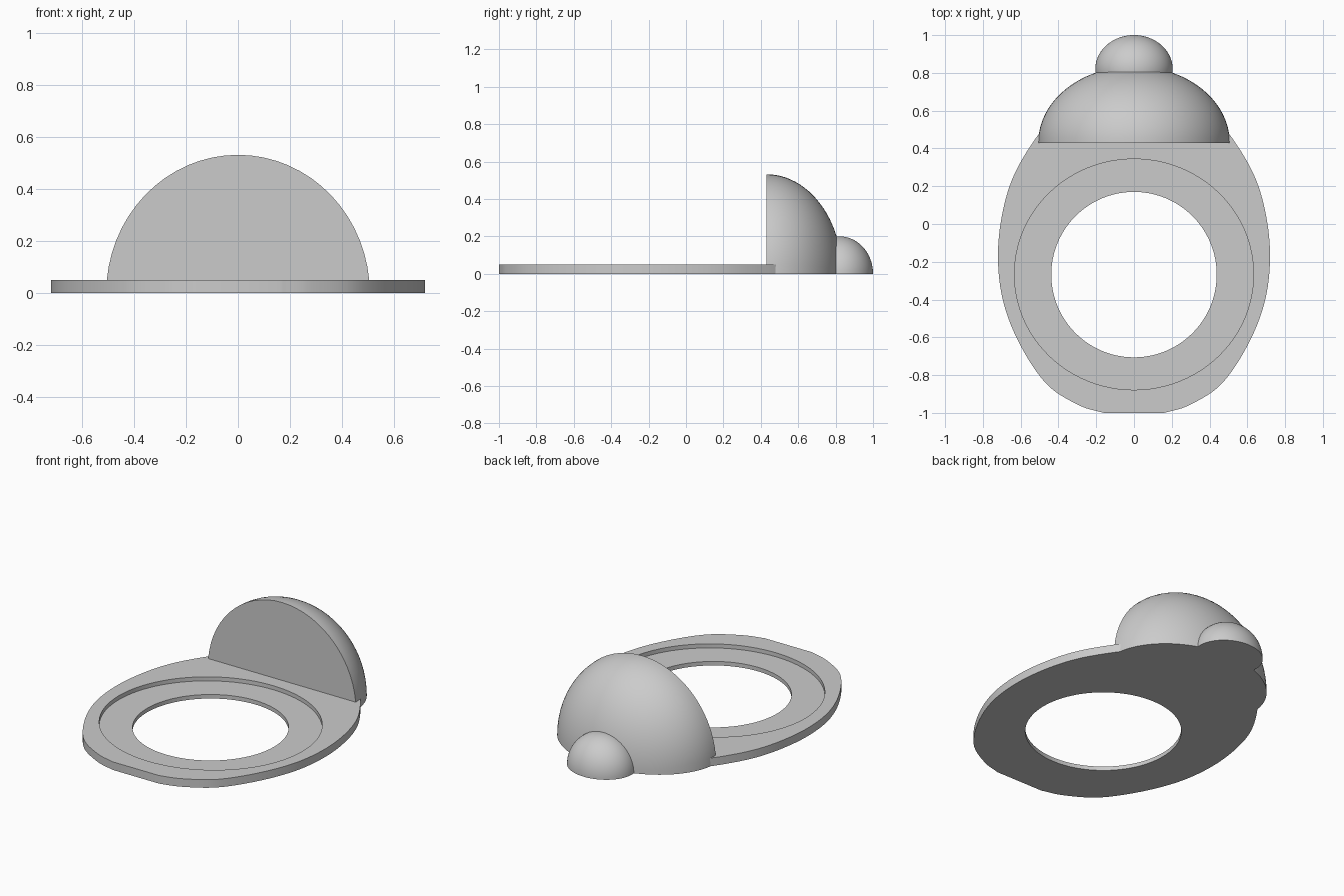
import bpy, bmesh, math
from mathutils import Vector, Matrix

if "Cube" in bpy.data.objects:
    bpy.data.objects.remove(bpy.data.objects["Cube"])

grey = bpy.data.materials.new("plain_grey")
grey.use_nodes = True
grey.diffuse_color = (0.6, 0.6, 0.6, 1)
grey.node_tree.nodes["Principled BSDF"].inputs["Base Color"].default_value = (0.6, 0.6, 0.6, 1)


def finish(name, bm):
    bmesh.ops.recalc_face_normals(bm, faces=bm.faces)
    mesh = bpy.data.meshes.new(name)
    bm.to_mesh(mesh)
    bm.free()
    mesh.materials.append(grey)
    ob = bpy.data.objects.new(name, mesh)
    bpy.context.collection.objects.link(ob)
    return ob


def select(ob):
    bpy.ops.object.select_all(action='DESELECT')
    ob.select_set(True)
    bpy.context.view_layer.objects.active = ob


def prism(name, outline, z0, z1):
    bm = bmesh.new()
    face = bm.faces.new([bm.verts.new((x, y, z0)) for x, y in outline])
    ext = bmesh.ops.extrude_face_region(bm, geom=[face])
    top = [v for v in ext["geom"] if isinstance(v, bmesh.types.BMVert)]
    bmesh.ops.translate(bm, verts=top, vec=(0, 0, z1 - z0))
    return finish(name, bm)


def oval(cy, rx, ry, n=96):
    return [(rx * math.cos(math.tau * i / n), cy + ry * math.sin(math.tau * i / n))
            for i in range(n)]


def spline(points, steps=8):
    # Smooth curve through the points
    p = [Vector(q) for q in points]
    p = [2 * p[0] - p[1]] + p + [2 * p[-1] - p[-2]]
    out = []
    for a, b, c, d in zip(p, p[1:], p[2:], p[3:]):
        for i in range(steps):
            t = i / steps
            out.append(0.5 * (2 * b + (c - a) * t + (2 * a - 5 * b + 4 * c - d) * t * t
                              + (3 * b - a - 3 * c + d) * t ** 3))
    return out + [p[-2]]


def dome(name, center, radii, cut_y=None):
    # Ellipsoid with its poles along y, cut at the ground and optionally at the front
    bm = bmesh.new()
    bmesh.ops.create_uvsphere(bm, u_segments=64, v_segments=48, radius=1)
    bm.transform(Matrix.Translation(center) @ Matrix.Diagonal((*radii, 1))
                 @ Matrix.Rotation(math.pi / 2, 4, 'X'))
    planes = [((0, 0, 0), (0, 0, -1))]
    if cut_y is not None:
        planes.append(((0, cut_y, 0), (0, -1, 0)))
    for co, no in planes:
        geom = bm.verts[:] + bm.edges[:] + bm.faces[:]
        bmesh.ops.bisect_plane(bm, geom=geom, plane_co=co, plane_no=no,
                               dist=1e-5, clear_outer=True)
        bmesh.ops.holes_fill(bm, edges=[e for e in bm.edges if e.is_boundary], sides=0)
    return finish(name, bm)


# Egg-shaped base plate with a flat front edge
half = spline([(0.16, -1), (0.29, -0.96), (0.46, -0.85), (0.6, -0.645), (0.69, -0.42),
               (0.72, -0.19), (0.7, 0.04), (0.635, 0.26), (0.505, 0.475), (0.37, 0.62)])
outline = [(v.x, v.y) for v in half] + [(-v.x, v.y) for v in reversed(half)]
plate = prism("base_plate", outline, 0, 0.05)

# Shallow oval recess and round opening
for cutter in (prism("recess_cutter", oval(-0.267, 0.633, 0.611), 0.025, 0.2),
               prism("opening_cutter", oval(-0.268, 0.438, 0.438), -0.1, 0.2)):
    cutter.hide_render = True
    mod = plate.modifiers.new("cut", 'BOOLEAN')
    mod.operation = 'DIFFERENCE'
    mod.solver = 'EXACT'
    mod.object = cutter
    select(plate)
    bpy.ops.object.modifier_apply(modifier=mod.name)
    bpy.data.objects.remove(cutter)

# Large half dome with a flat front, and the small bulb behind it
big = dome("large_dome", (0, 0.43, 0), (0.507, 0.405, 0.532), 0.43)
bulb = dome("rear_bulb", (0, 0.82, 0), (0.205, 0.18, 0.2))

for ob in (plate, big, bulb):
    select(ob)
    bpy.ops.object.shade_smooth_by_angle(angle=math.radians(30))
